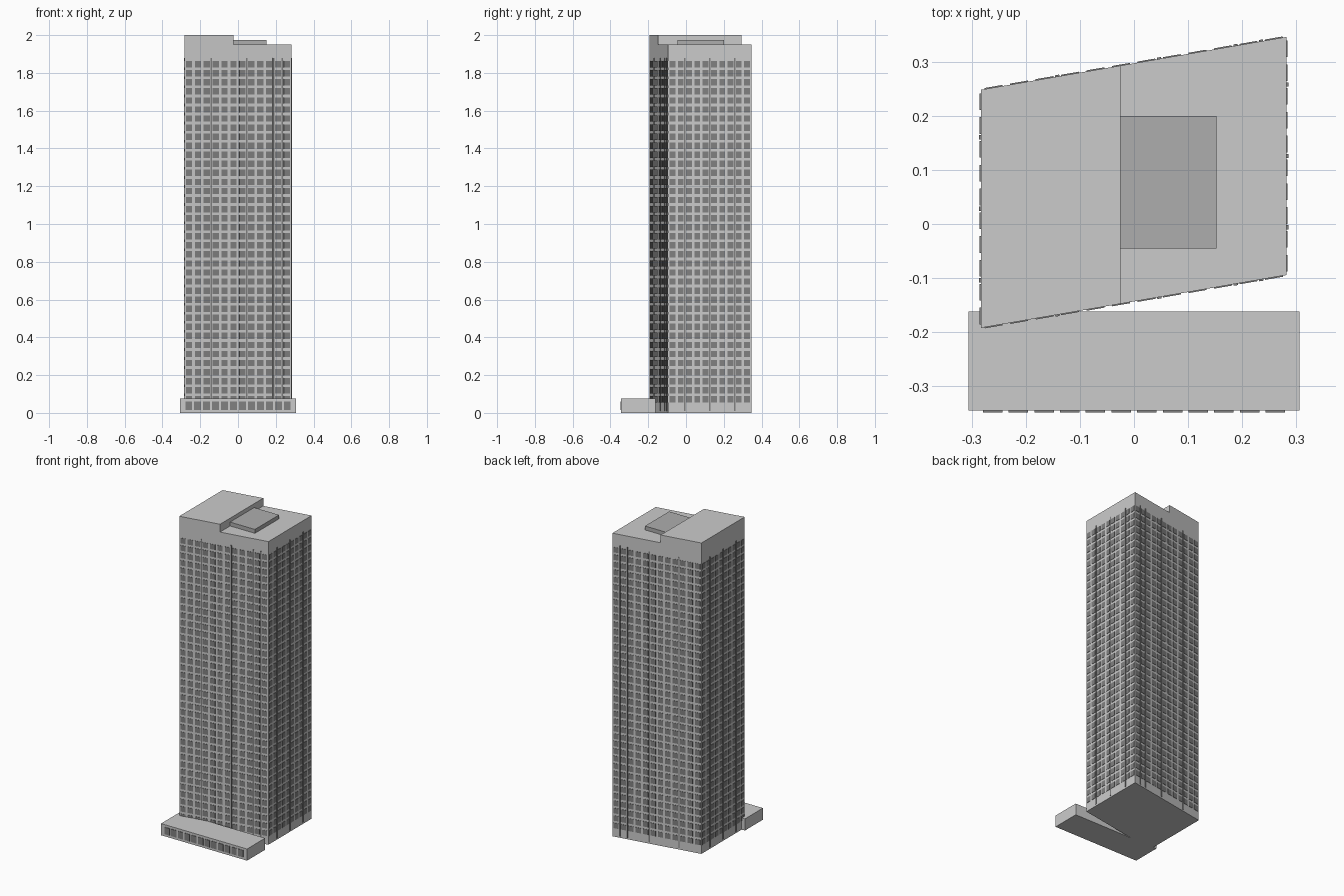
import bpy, bmesh
from mathutils import Vector

if "Cube" in bpy.data.objects:
    bpy.data.objects.remove(bpy.data.objects["Cube"])

# Tower plan (parallelogram): slope of the slanted front and back walls
XL, XR = -0.283, 0.282
YL, DEPTH = -0.192, 0.440
SLOPE = 0.173


def front_y(x):
    return YL + (x - XL) * SLOPE


def material(name, v):
    m = bpy.data.materials.new(name)
    m.diffuse_color = (v, v, v, 1)
    m.use_nodes = True
    m.node_tree.nodes["Principled BSDF"].inputs["Base Color"].default_value = m.diffuse_color
    return m


glass = material("dark_glass", 0.22)
roof_grey = material("roof_grey", 0.42)


def add_hexa(bm, base, top_shift):
    """Prism from four base corners (counter-clockwise) and an extrusion vector."""
    lo = [bm.verts.new(p) for p in base]
    hi = [bm.verts.new(Vector(p) + Vector(top_shift)) for p in base]
    bm.faces.new(lo[::-1])
    bm.faces.new(hi)
    for i in range(4):
        j = (i + 1) % 4
        bm.faces.new((lo[i], lo[j], hi[j], hi[i]))


def finish(name, bm, mat=None):
    bmesh.ops.recalc_face_normals(bm, faces=bm.faces[:])
    me = bpy.data.meshes.new(name)
    bm.to_mesh(me)
    bm.free()
    ob = bpy.data.objects.new(name, me)
    bpy.context.collection.objects.link(ob)
    if mat:
        me.materials.append(mat)
    return ob


def slanted_block(name, x0, x1, z0, z1):
    bm = bmesh.new()
    base = [(x0, front_y(x0), z0), (x1, front_y(x1), z0),
            (x1, front_y(x1) + DEPTH, z0), (x0, front_y(x0) + DEPTH, z0)]
    add_hexa(bm, base, (0, 0, z1 - z0))
    return finish(name, bm)


def box(name, lo, hi, mat=None):
    bm = bmesh.new()
    base = [(lo[0], lo[1], lo[2]), (hi[0], lo[1], lo[2]),
            (hi[0], hi[1], lo[2]), (lo[0], hi[1], lo[2])]
    add_hexa(bm, base, (0, 0, hi[2] - lo[2]))
    return finish(name, bm, mat)


def wall_panel(bm, a, b, s, width, z0, z1, out):
    """Thin panel centred at distance s along wall a-b, standing proud by out."""
    d = (b - a).normalized()
    n = Vector((d.y, -d.x, 0))
    p, q = a + d * (s - width / 2), a + d * (s + width / 2)
    base = [p + n * out, q + n * out, q - n * 0.002, p - n * 0.002]
    add_hexa(bm, [(v.x, v.y, z0) for v in base], (0, 0, z1 - z0))


# Tower body, raised crown and rooftop plant
slanted_block("tower_body", XL, XR, 0, 1.95)
slanted_block("raised_crown", XL, -0.025, 1.95, 2.0)
box("rooftop_plant", (-0.025, -0.045, 1.94), (0.152, 0.2, 1.975), roof_grey)

# Windows and vertical fins on all four walls
c = [Vector((XL, front_y(XL), 0)), Vector((XR, front_y(XR), 0)),
     Vector((XR, front_y(XR) + DEPTH, 0)), Vector((XL, front_y(XL) + DEPTH, 0))]
walls = [("front", 0, 12, (3, 7, 10, 11)), ("right", 1, 10, (2, 5, 8)),
         ("back", 2, 12, (1, 2, 5, 9)), ("left", 3, 10, (2, 5, 8))]
ROWS, Z0, Z1 = 38, 0.048, 1.87
pitch = (Z1 - Z0) / ROWS
for name, k, cols, fins in walls:
    a, b = c[k], c[(k + 1) % 4]
    step = (b - a).length / cols
    bm = bmesh.new()
    for i in range(cols):
        for r in range(ROWS):
            z = Z0 + r * pitch
            wall_panel(bm, a, b, (i + 0.5) * step, step * 0.7,
                       z + pitch * 0.15, z + pitch * 0.85, 0.002)
    finish(name + "_windows", bm, glass)
    bm = bmesh.new()
    for i in fins:
        wall_panel(bm, a, b, i * step, 0.008, 0.01, 1.88, 0.003)
    finish(name + "_fins", bm, glass)

# Entrance podium with its row of windows
box("podium", (-0.306, -0.345, 0), (0.306, -0.162, 0.075))
a, b = Vector((-0.285, -0.345, 0)), Vector((0.285, -0.345, 0))
bm = bmesh.new()
for i in range(12):
    wall_panel(bm, a, b, (i + 0.5) * 0.0475, 0.036, 0.015, 0.06, 0.003)
finish("podium_windows", bm, glass)
